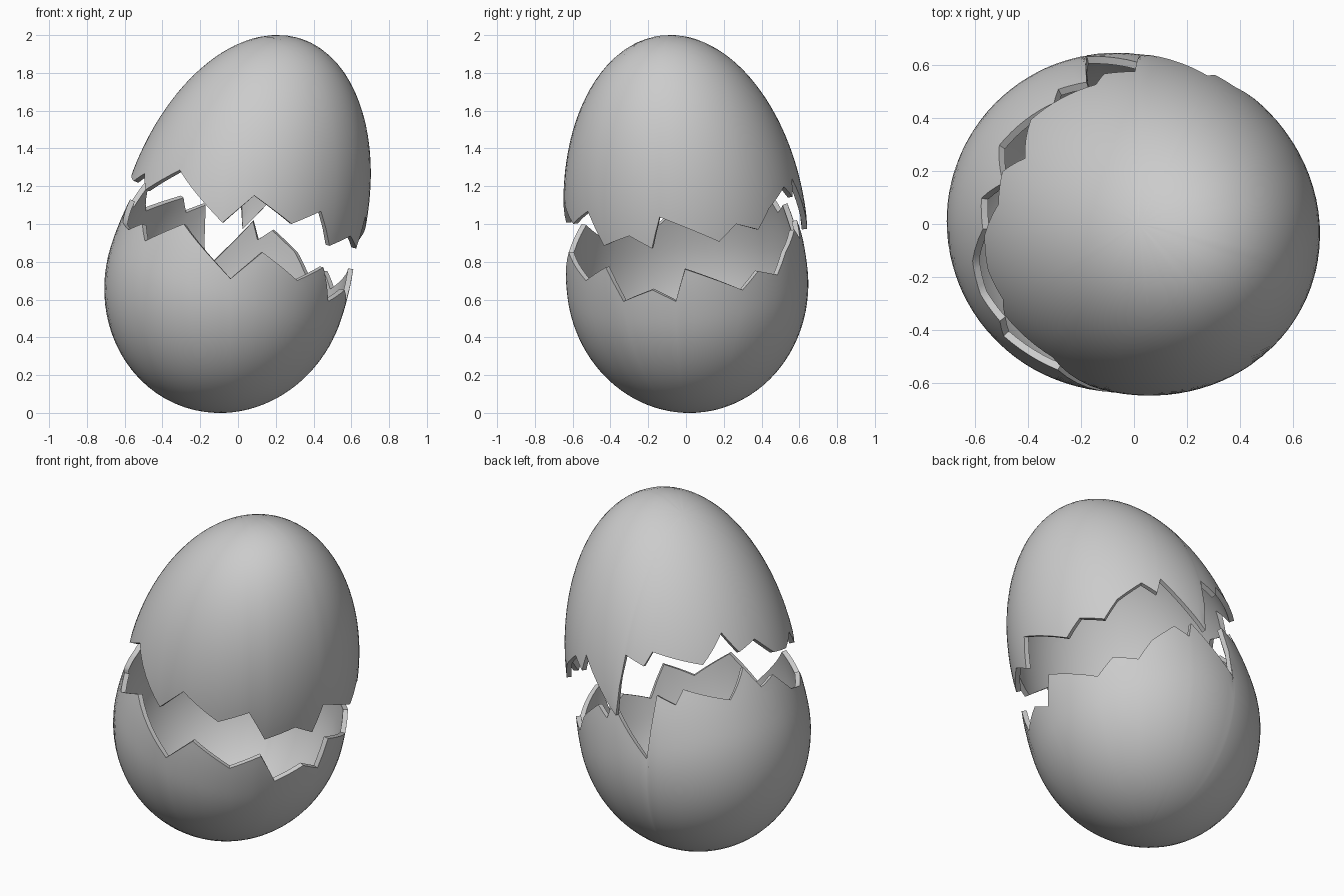
import bpy, bmesh
from math import radians, sin, cos, atan2, pi, ceil
from mathutils import Vector

if "Cube" in bpy.data.objects:
    bpy.data.objects.remove(bpy.data.objects["Cube"])

R, LOW, HIGH = 0.64, 0.70, 1.05   # egg radius, lower/upper half length
THICK = 0.028
ROWS = 28

# crack line on the lower half: (azimuth in degrees, height)
CRACK = [(-152, .97), (-140, 1.0), (-135, .91), (-112, 1.0), (-88, .71), (-73, .85),
         (-55, .70), (-40, .77), (-32, .59), (-16.5, .65), (-5.5, .59), (-1, .76),
         (27, .65), (35, .75), (47.5, .73), (54, .85), (66, .97), (74, .92), (76, 1.02),
         (100.5, .76), (102.5, 1.11), (114, 1.07), (118, 1.15), (147, 1.08),
         (161, 1.22), (170, 1.10), (183, 1.13), (195, 1.01)]

# the same crack, turned and lifted for the upper half
CRACK_TOP = [(a - 11, z + .25 - .04 * sin(radians(a)) + .02 * cos(radians(a)))
             for a, z in CRACK]


def inside(d, axis):
    a = d.dot(axis)
    t = a / (HIGH if a > 0 else LOW)
    return t * t + (d - axis * a).length_squared / R ** 2 < 1


def hit(base, direction, axis):
    """Where a ray leaves the egg surface (relative to the egg centre)."""
    lo, hi = 0.0, 2.0
    for _ in range(26):
        mid = (lo + hi) / 2
        if inside(base + direction * mid, axis):
            lo = mid
        else:
            hi = mid
    return base + direction * lo


def shell(name, centre, axis, crack, up):
    centre, axis = Vector(centre), Vector(axis).normalized()
    # resample the jagged line, keeping its corners
    line = []
    closed = crack + [(crack[0][0] + 360, crack[0][1])]
    for (a0, z0), (a1, z1) in zip(closed, closed[1:]):
        n = max(2, ceil((a1 - a0) / 4))
        line += [(radians(a0 + (a1 - a0) * i / n), z0 + (z1 - z0) * i / n) for i in range(n)]
    # columns of points from the pole to the crack
    bm = bmesh.new()
    pole_e = pi / 2 if up else -pi / 2
    pole = bm.verts.new(centre + hit(Vector(), Vector((0, 0, 1 if up else -1)), axis))
    columns = []
    for a, z in line:
        flat = Vector((cos(a), sin(a), 0))
        rim = hit(Vector((0, 0, z - centre.z)), flat, axis)
        e1 = atan2(rim.z, rim.dot(flat))
        col = []
        for j in range(1, ROWS + 1):
            e = pole_e + (e1 - pole_e) * j / ROWS
            d = flat * cos(e) + Vector((0, 0, sin(e)))
            col.append(bm.verts.new(centre + hit(Vector(), d, axis)))
        columns.append(col)
    for c0, c1 in zip(columns, columns[1:] + columns[:1]):
        quads = [(pole, c0[0], c1[0])]
        quads += [(c0[j], c0[j + 1], c1[j + 1], c1[j]) for j in range(ROWS - 1)]
        for q in quads:
            bm.faces.new(q if up else q[::-1])
    # rest the lower half on the ground, the upper half at full height
    zs = [v.co.z for v in bm.verts]
    bmesh.ops.translate(bm, verts=bm.verts, vec=(0, 0, 2 - max(zs) if up else -min(zs)))
    mesh = bpy.data.meshes.new(name)
    bm.to_mesh(mesh)
    bm.free()
    ob = bpy.data.objects.new(name, mesh)
    bpy.context.collection.objects.link(ob)
    # shell thickness, grown inwards
    mod = ob.modifiers.new("thickness", 'SOLIDIFY')
    mod.thickness, mod.offset = THICK, -1
    bpy.ops.object.select_all(action='DESELECT')
    ob.select_set(True)
    bpy.context.view_layer.objects.active = ob
    bpy.ops.object.modifier_apply(modifier=mod.name)
    bpy.ops.object.shade_smooth_by_angle(angle=radians(40))
    return ob


shell("lower_shell", (-.062, .007, .693), (.312, -.10, .945), CRACK, False)
shell("upper_shell", (.018, 0, .979), (.295, -.13, .95), CRACK_TOP, True)
